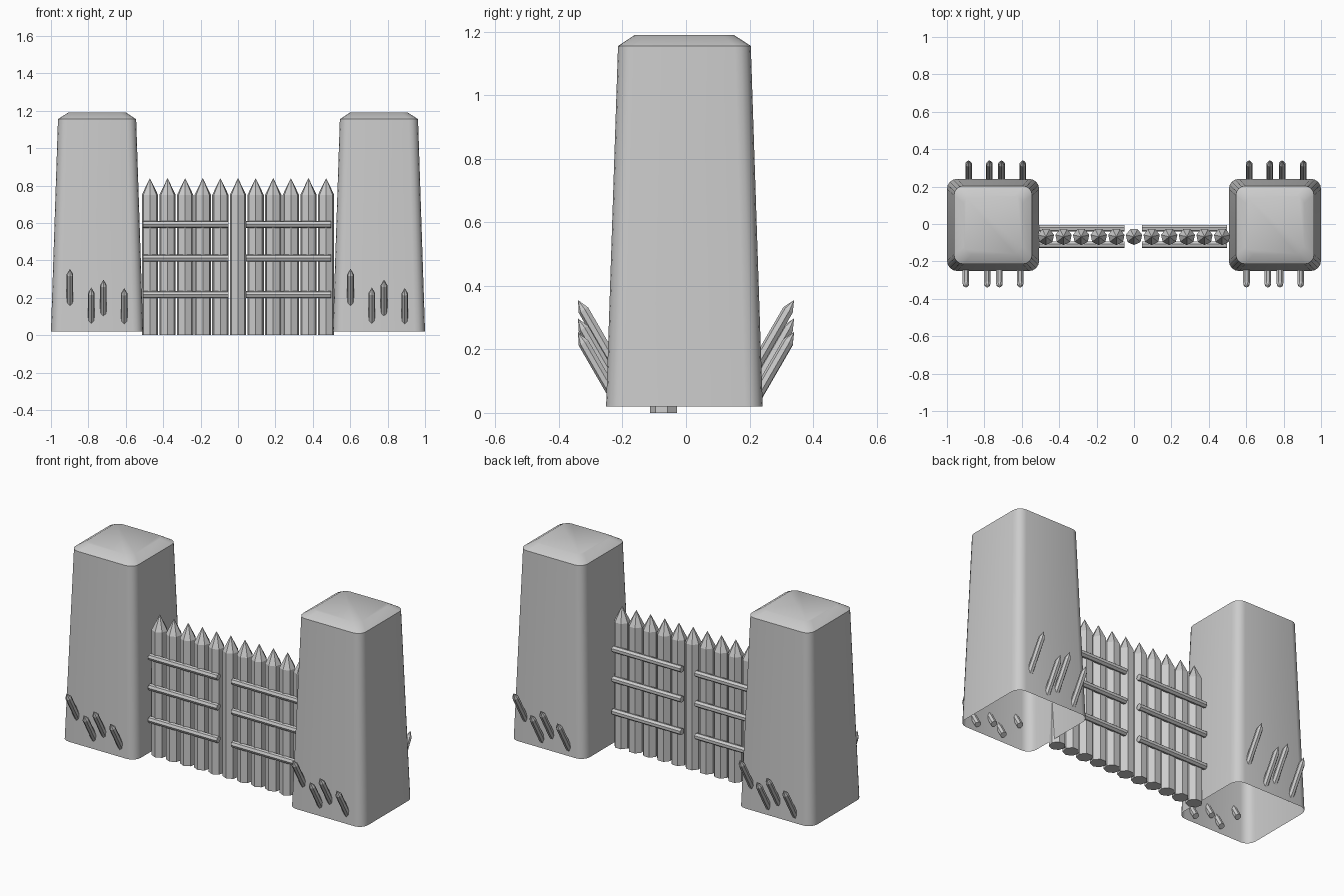
import bpy, bmesh
from math import sin, cos, pi, radians
from mathutils import Matrix, Vector

if "Cube" in bpy.data.objects:
    bpy.data.objects.remove(bpy.data.objects["Cube"])


def make_object(name, bm):
    bmesh.ops.recalc_face_normals(bm, faces=bm.faces)
    mesh = bpy.data.meshes.new(name)
    bm.to_mesh(mesh)
    bm.free()
    obj = bpy.data.objects.new(name, mesh)
    bpy.context.collection.objects.link(obj)
    return obj


def loft(bm, rings):
    for a, b in zip(rings, rings[1:]):
        for i in range(len(a)):
            j = (i + 1) % len(a)
            bm.faces.new((a[i], a[j], b[j], b[i]))


def pole(name, base, axis, length, radius, sides=7, point=0.0, turn=-pi / 2):
    """Faceted rod from base along axis, with an optional sharpened tip."""
    bm = bmesh.new()
    rot = Vector((0, 0, 1)).rotation_difference(Vector(axis)).to_matrix().to_4x4()
    mat = Matrix.Translation(base) @ rot
    rings = [[bm.verts.new(mat @ Vector((radius * cos(turn + 2 * pi * i / sides),
                                         radius * sin(turn + 2 * pi * i / sides), z)))
              for i in range(sides)] for z in (0, length - point)]
    loft(bm, rings)
    bm.faces.new(rings[0])
    if point:
        tip = bm.verts.new(mat @ Vector((0, 0, length)))
        for i in range(sides):
            bm.faces.new((rings[1][i], rings[1][(i + 1) % sides], tip))
    else:
        bm.faces.new(rings[1])
    return make_object(name, bm)


def rounded_square(bm, cx, cy, half, radius, z, seg=4):
    verts = []
    for k in range(4):
        mid = pi / 4 + k * pi / 2
        ox = (half - radius) * (1 if cos(mid) > 0 else -1)
        oy = (half - radius) * (1 if sin(mid) > 0 else -1)
        for i in range(seg + 1):
            a = k * pi / 2 + i * pi / 2 / seg
            verts.append(bm.verts.new((cx + ox + radius * cos(a),
                                       cy + oy + radius * sin(a), z)))
    return verts


# tapered towers, open underneath, with a chamfered cap
def tower(name, cx):
    bm = bmesh.new()
    rings = [rounded_square(bm, cx, -0.005, h, r, z)
             for h, r, z in ((0.2465, 0.055, 0.02), (0.209, 0.05, 1.155), (0.155, 0.04, 1.19))]
    loft(bm, rings)
    bm.faces.new(rings[-1])
    obj = make_object(name, bm)
    bpy.ops.object.select_all(action='DESELECT')
    obj.select_set(True)
    bpy.context.view_layer.objects.active = obj
    bpy.ops.object.shade_smooth_by_angle(angle=radians(40))


# stakes slanting outward, front and back (back set is the front turned half round)
STAKES = ((-0.152, 0.355), (-0.038, 0.255), (0.027, 0.297), (0.138, 0.252))
LENGTH = 0.245

for side, cx in (("left", -0.7535), ("right", 0.7535)):
    tower(side + "_tower", cx)
    for label, s in (("front", 1), ("back", -1)):
        for dx, tip_z in STAKES:
            axis = Vector((0, -0.5 * s, 0.866))
            tip = Vector((cx + 0.007 * (1 if cx < 0 else 0) + s * dx, -0.34 * s, tip_z))
            pole(f"{side}_{label}_stake", tip - axis * LENGTH, axis, LENGTH,
                 0.018, sides=7, point=0.036)

# palisade logs
for i in range(11):
    pole("palisade_log", ((i - 5) * 0.0942, -0.068, 0), (0, 0, 1), 0.84, 0.0447, point=0.09)

# cross rails on both faces of the palisade
for x in (-0.508, 0.042):
    for y in (-0.11, -0.022):
        for z in (0.217, 0.412, 0.592):
            pole("cross_rail", (x, y, z), (1, 0, 0), 0.456, 0.019)
